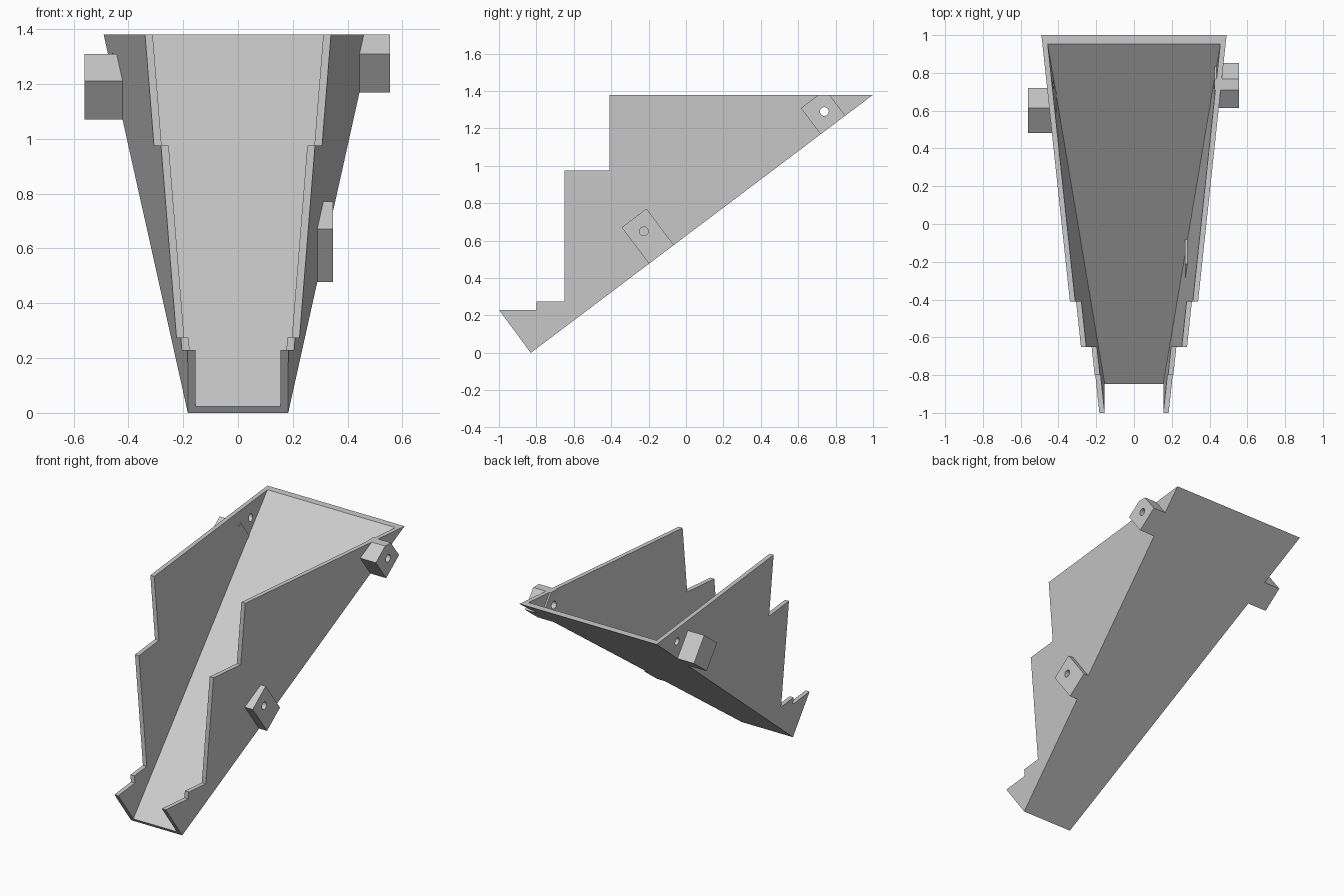
import bpy, bmesh, math
from mathutils import Vector

cube = bpy.data.objects.get("Cube")
if cube:
    bpy.data.objects.remove(cube)

TOP = 1.38                 # height of the level rim
TOE = Vector((-0.83, 0))   # low end of the floor (y, z)
ALONG = Vector((1.83, TOP))
LENGTH = ALONG.length
ALONG.normalize()
UP = Vector((-ALONG.y, ALONG.x))
WALL = 0.028

grey = bpy.data.materials.new("light_grey")
grey.use_nodes = True
grey.diffuse_color = (0.6, 0.6, 0.6, 1)
grey.node_tree.nodes["Principled BSDF"].inputs["Base Color"].default_value = (0.6, 0.6, 0.6, 1)


def at(s, n):
    """Point (y, z) from distance along the floor and height off it."""
    return TOE + ALONG * s + UP * n


def half_width(p):
    s = (Vector(p) - TOE).dot(ALONG)
    return 0.183 + 0.307 * s / LENGTH


def prism(name, profile, x_low, x_high):
    """Solid from a side profile; x_low and x_high give x at each point."""
    bm = bmesh.new()
    low = [bm.verts.new((x_low(p), p[0], p[1])) for p in profile]
    high = [bm.verts.new((x_high(p), p[0], p[1])) for p in profile]
    bm.faces.new(low)
    bm.faces.new(high)
    for i in range(len(profile)):
        j = (i + 1) % len(profile)
        bm.faces.new((low[i], low[j], high[j], high[i]))
    bmesh.ops.recalc_face_normals(bm, faces=bm.faces)
    mesh = bpy.data.meshes.new(name)
    bm.to_mesh(mesh)
    bm.free()
    mesh.materials.append(grey)
    obj = bpy.data.objects.new(name, mesh)
    bpy.context.collection.objects.link(obj)
    return obj


def block(name, profile, x0, x1):
    return prism(name, profile, lambda p: x0, lambda p: x1)


def bolt_hole(name, s, n, x0, x1):
    ring = [at(s + 0.024 * math.cos(a), n + 0.024 * math.sin(a))
            for a in (math.tau * i / 12 for i in range(12))]
    return block(name, ring, x0, x1)


def box_profile(s0, s1, n):
    return [at(s0, 0), at(s1, 0), at(s1, n), at(s0, n)]


def cut(obj, cutter):
    mod = obj.modifiers.new("cut", 'BOOLEAN')
    mod.operation = 'DIFFERENCE'
    mod.solver = 'EXACT'
    mod.object = cutter
    bpy.context.view_layer.objects.active = obj
    bpy.ops.object.modifier_apply(modifier=mod.name)


# Tapered chute with stepped side walls
outline = [(-1, 0.23), TOE, (1, TOP), (-0.41, TOP), (-0.41, 0.975),
           (-0.65, 0.975), (-0.65, 0.275), (-0.8, 0.275), (-0.8, 0.23)]
chute = prism("chute", outline, lambda p: -half_width(p), half_width)

# Hollow above the floor, open at the low end and the top
hollow = prism("hollow_cutter",
               [at(-0.2, WALL), at(2.6, WALL), at(2.6, 1.5), at(-0.2, 1.5)],
               lambda p: WALL - half_width(p), lambda p: half_width(p) - WALL)
cut(chute, hollow)

# Mounting lugs, the upper one trimmed level with the rim
s0, s1, height = 1.941, 2.106, 0.175
rise_end = s0 + (TOP - at(s0, height).y) / ALONG.y
drop_end = (TOP - at(s1, 0).y) / UP.y
upper_lug = block("upper_lug",
                  [at(s0, 0), at(s1, 0), at(s1, drop_end),
                   at(rise_end, height), at(s0, height)], 0.427, 0.555)
lower_lug = block("lower_lug", box_profile(0.792, 0.958, 0.243), 0.27, 0.346)
block("opposite_lug", box_profile(1.777, 1.941, 0.177), -0.56, -0.41)

# Bolt holes: upper one through both walls, lower one through one wall
upper_hole = bolt_hole("upper_hole_cutter", 2.03, 0.085, -1, 1)
lower_hole = bolt_hole("lower_hole_cutter", 0.874, 0.155, 0, 1)
for lug, hole in ((upper_lug, upper_hole), (lower_lug, lower_hole)):
    cut(chute, hole)
    cut(lug, hole)

for helper in (hollow, upper_hole, lower_hole):
    bpy.data.objects.remove(helper)
